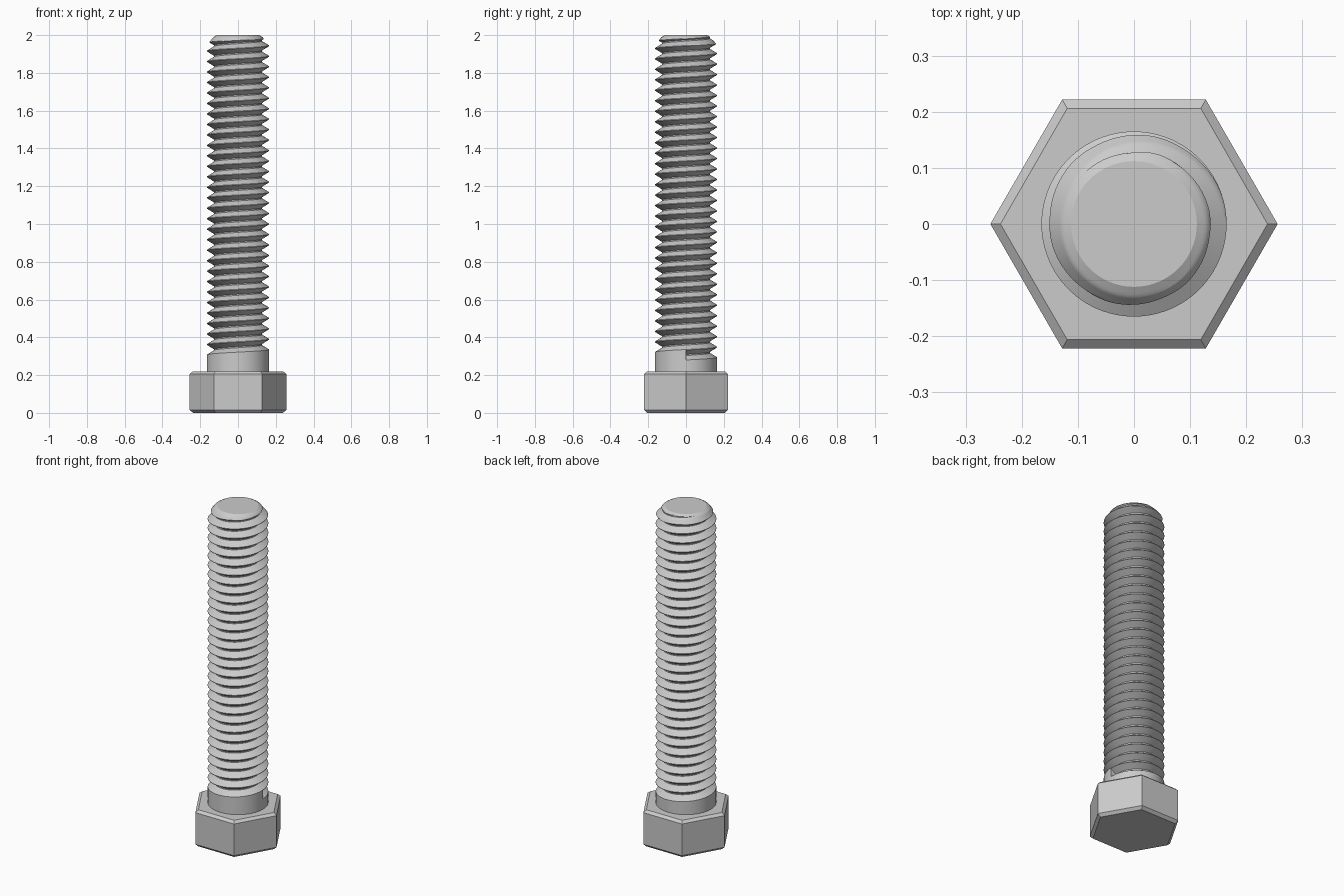
import bpy, bmesh
from math import cos, sin, pi

cube = bpy.data.objects.get("Cube")
if cube:
    bpy.data.objects.remove(cube, do_unlink=True)

steel = bpy.data.materials.new("grey steel")
steel.use_nodes = True
GREY = (0.6, 0.6, 0.6, 1)
steel.diffuse_color = GREY
steel.node_tree.nodes["Principled BSDF"].inputs["Base Color"].default_value = GREY


def make_object(name, bm, smooth):
    bmesh.ops.remove_doubles(bm, verts=bm.verts, dist=1e-5)
    bmesh.ops.recalc_face_normals(bm, faces=bm.faces)
    mesh = bpy.data.meshes.new(name)
    bm.to_mesh(mesh)
    bm.free()
    mesh.materials.append(steel)
    obj = bpy.data.objects.new(name, mesh)
    bpy.context.collection.objects.link(obj)
    if smooth:
        bpy.ops.object.select_all(action='DESELECT')
        obj.select_set(True)
        bpy.context.view_layer.objects.active = obj
        bpy.ops.object.shade_smooth_by_angle(angle=0.35)
    return obj


# Hexagonal head: stacked rings with chamfered top and bottom edges
bm = bmesh.new()
rings = []
for r, z in ((0.238, 0), (0.256, 0.016), (0.256, 0.206), (0.238, 0.22)):
    rings.append([bm.verts.new((r * cos(k * pi / 3), r * sin(k * pi / 3), z)) for k in range(6)])
for low, high in zip(rings, rings[1:]):
    for k in range(6):
        n = (k + 1) % 6
        bm.faces.new((low[k], low[n], high[n], high[k]))
bm.faces.new(rings[0][::-1])
bm.faces.new(rings[-1])
make_object("hex_head", bm, False)

# Threaded shank: one profile column per angle, climbing one pitch per turn
SEGS, TURNS = 72, 32
PITCH, START, TOP = 0.0555, 0.28, 2.0
CREST, ROOT, TIP = 0.165, 0.127, 0.112
# one groove as (fraction of pitch, radius)
GROOVE = [(0.0, CREST), (0.42, ROOT), (0.53, ROOT), (0.95, CREST), (1.0, CREST)]


def chamfer(z):
    return TIP + 1.8 * (TOP - z) if z > TOP - 0.01 else 0.13 + 0.78 * (TOP - 0.01 - z)


profile = []
for turn in range(TURNS):
    cuts = 8 if turn >= TURNS - 4 else 1     # finer where the tip is chamfered
    for (t0, r0), (t1, r1) in zip(GROOVE, GROOVE[1:]):
        for c in range(cuts):
            f = c / cuts
            profile.append((turn + t0 + (t1 - t0) * f, r0 + (r1 - r0) * f))

bm = bmesh.new()
columns = []
for s in range(SEGS + 1):
    a = 2 * pi * s / SEGS
    points = [(CREST, 0.2)]
    for t, r in profile:
        z = START + PITCH * (t + s / SEGS)
        points.append((min(r, chamfer(z)), z) if z < TOP else (TIP, TOP))
    columns.append([bm.verts.new((r * cos(a), r * sin(a), z)) for r, z in points])
for left, right in zip(columns, columns[1:]):
    for j in range(len(left) - 1):
        bm.faces.new((left[j], right[j], right[j + 1], left[j + 1]))
# flat end of the first groove, then the tip disc
bm.faces.new(columns[0][1:6])
bm.faces.new([col[-1] for col in columns[:-1]])
make_object("threaded_shank", bm, True)
